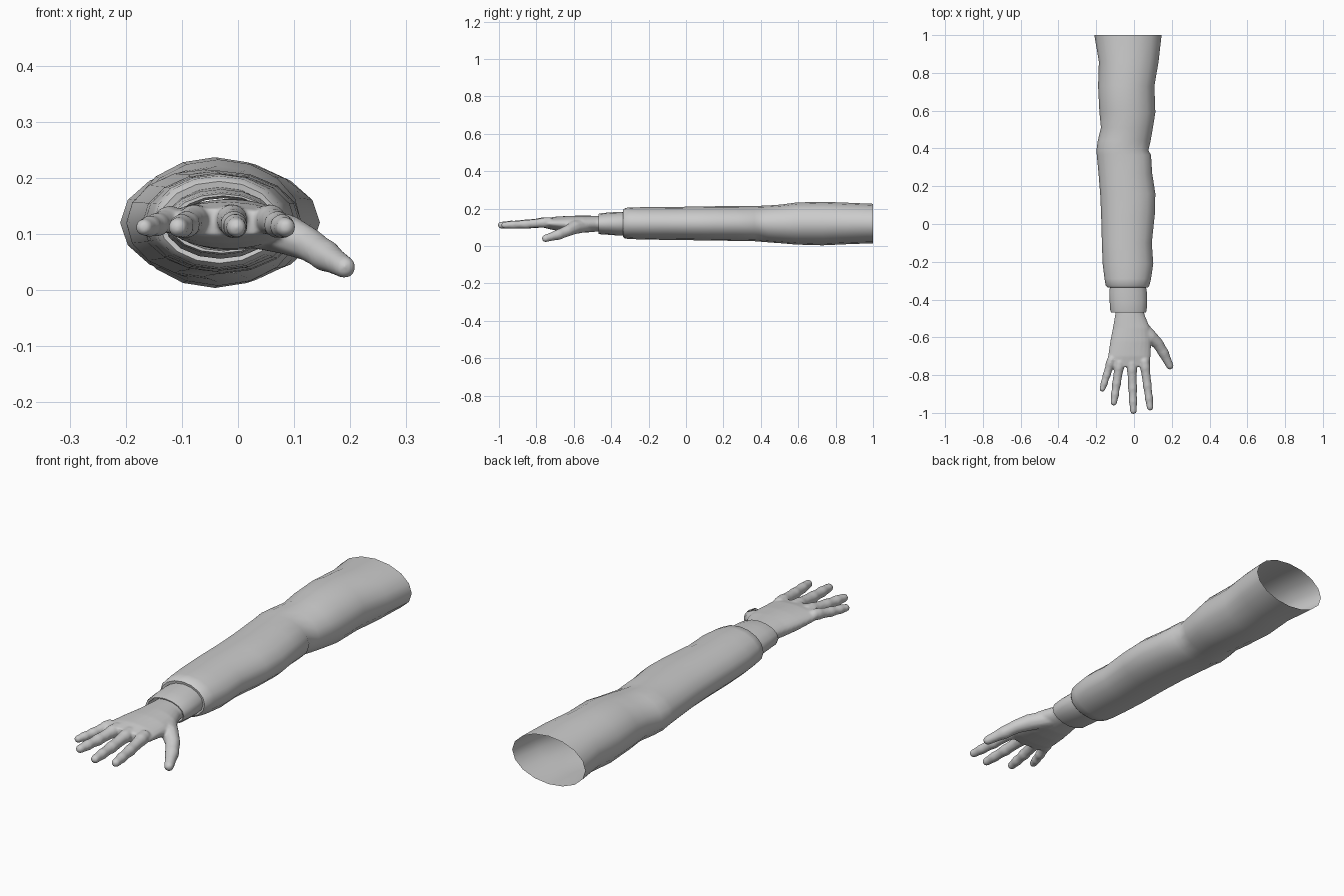
import bpy, bmesh, math
from mathutils import Vector

grey = bpy.data.materials.new("plain grey")
grey.diffuse_color = (0.6, 0.6, 0.6, 1)


def finish(bm, name):
    me = bpy.data.meshes.new(name)
    bm.to_mesh(me)
    bm.free()
    me.materials.append(grey)
    ob = bpy.data.objects.new(name, me)
    bpy.context.collection.objects.link(ob)
    return ob


def loft(bm, rings, sides=16, caps=False):
    """Skin elliptical rings given as (y, xmin, xmax, zmin, zmax)."""
    loops = []
    for y, x0, x1, z0, z1 in rings:
        loop = []
        for i in range(sides):
            a = 2 * math.pi * i / sides
            loop.append(bm.verts.new(((x0 + x1) / 2 + (x1 - x0) / 2 * math.cos(a), y,
                                      (z0 + z1) / 2 + (z1 - z0) / 2 * math.sin(a))))
        loops.append(loop)
    for a, b in zip(loops, loops[1:]):
        for i in range(sides):
            j = (i + 1) % sides
            bm.faces.new((a[i], a[j], b[j], b[i]))
    if caps:
        bm.faces.new(loops[0])
        bm.faces.new(loops[-1])
    bmesh.ops.recalc_face_normals(bm, faces=bm.faces[:])


def smooth(ob, angle):
    bpy.ops.object.select_all(action='DESELECT')
    ob.select_set(True)
    bpy.context.view_layer.objects.active = ob
    bpy.ops.object.shade_smooth_by_angle(angle=math.radians(angle))


# sleeve with a fold at the elbow, open at the shoulder
bm = bmesh.new()
loft(bm, [
    (1.00, -0.210, 0.146, 0.015, 0.226), (0.86, -0.186, 0.130, 0.010, 0.232),
    (0.73, -0.190, 0.108, 0.004, 0.237), (0.59, -0.183, 0.113, 0.008, 0.233),
    (0.51, -0.175, 0.100, 0.015, 0.222), (0.44, -0.192, 0.088, 0.020, 0.217),
    (0.39, -0.199, 0.076, 0.024, 0.215), (0.365, -0.197, 0.090, 0.026, 0.214),
    (0.27, -0.188, 0.096, 0.028, 0.213), (0.16, -0.179, 0.113, 0.029, 0.213),
    (0.05, -0.174, 0.110, 0.031, 0.211), (-0.10, -0.170, 0.094, 0.033, 0.209),
    (-0.21, -0.166, 0.102, 0.035, 0.208), (-0.29, -0.156, 0.090, 0.037, 0.207),
    (-0.325, -0.150, 0.082, 0.040, 0.204), (-0.336, -0.140, 0.073, 0.048, 0.194),
    (-0.332, -0.115, 0.050, 0.068, 0.172)])
smooth(finish(bm, "sleeve"), 50)

# cuff, turned in at the wrist opening
bm = bmesh.new()
loft(bm, [
    (-0.325, -0.126, 0.062, 0.056, 0.184), (-0.36, -0.131, 0.068, 0.056, 0.182),
    (-0.41, -0.129, 0.070, 0.060, 0.180), (-0.455, -0.126, 0.067, 0.063, 0.175),
    (-0.468, -0.122, 0.064, 0.066, 0.172), (-0.468, -0.112, 0.060, 0.070, 0.168),
    (-0.40, -0.108, 0.056, 0.074, 0.164)])
smooth(finish(bm, "cuff"), 50)

# hand: palm loft plus fingers, fused into one skin
bm = bmesh.new()
loft(bm, [
    (-0.41, -0.098, 0.048, 0.080, 0.160), (-0.48, -0.100, 0.056, 0.077, 0.162),
    (-0.55, -0.112, 0.085, 0.071, 0.163), (-0.62, -0.126, 0.092, 0.074, 0.162),
    (-0.70, -0.138, 0.088, 0.084, 0.157), (-0.755, -0.142, 0.084, 0.096, 0.146)],
    24, True)


def finger(path, radii, joints=()):
    """Chain of overlapping balls along a path, swollen at the joints."""
    pts = [Vector(p) for p in path]
    for k in range(len(pts) - 1):
        n = max(2, int((pts[k + 1] - pts[k]).length / 0.007))
        for s in range(n + 1):
            t = s / n
            c = pts[k].lerp(pts[k + 1], t)
            r = radii[k] + (radii[k + 1] - radii[k]) * t
            u = (k + t) / (len(pts) - 1)
            r += sum(0.0025 * math.exp(-((u - j) / 0.06) ** 2) for j in joints)
            ball = bmesh.ops.create_icosphere(bm, subdivisions=2, radius=r)
            bmesh.ops.translate(bm, verts=ball["verts"], vec=c)


# root x, root y, tip x, tip y (outer end) for the four fingers
for rx, ry, tx, ty, r in [(-0.120, -0.72, -0.167, -0.890, 0.0235),
                          (-0.076, -0.735, -0.107, -0.962, 0.0265),
                          (-0.012, -0.74, -0.003, -1.006, 0.0270),
                          (0.055, -0.73, 0.085, -0.988, 0.0265)]:
    root = Vector((rx, ry, 0.128))
    tip = Vector((tx, ty + 0.018, 0.112))
    mid = root.lerp(tip, 0.5) - Vector((0, 0, 0.003))
    finger([root, mid, tip], [r, r * 0.86, r * 0.70], (0.12, 0.52, 0.8))

# thumb
finger([(0.025, -0.53, 0.112), (0.085, -0.595, 0.100), (0.125, -0.632, 0.082),
        (0.155, -0.680, 0.062), (0.190, -0.751, 0.041)],
       [0.038, 0.037, 0.031, 0.027, 0.0205], (0.75,))
hand = finish(bm, "hand")
m = hand.modifiers.new("fuse", 'REMESH')
m.mode = 'VOXEL'
m.voxel_size = 0.005
m.use_smooth_shade = True
s = hand.modifiers.new("soften", 'SMOOTH')
s.factor = 0.5
s.iterations = 8
